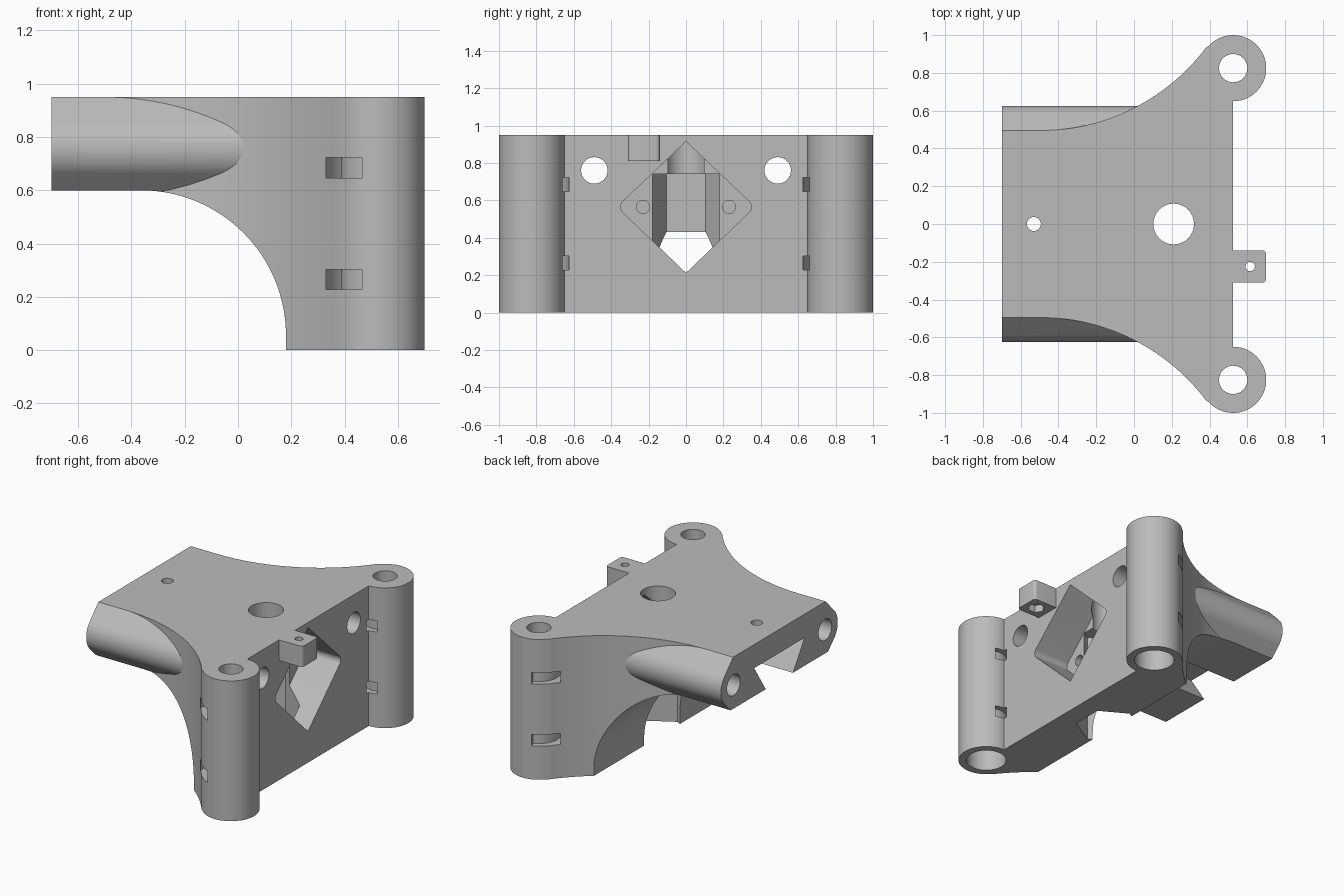
import bpy, bmesh, math
from math import pi, cos, sin
from mathutils import Vector

if "Cube" in bpy.data.objects:
    bpy.data.objects.remove(bpy.data.objects["Cube"], do_unlink=True)

grey = bpy.data.materials.new("plain grey")
grey.use_nodes = True
grey.diffuse_color = (0.5, 0.5, 0.5, 1)
grey.node_tree.nodes["Principled BSDF"].inputs["Base Color"].default_value = (0.5, 0.5, 0.5, 1)

AXES = {
    "x": lambda a, b, h: Vector((h, a, b)),
    "y": lambda a, b, h: Vector((a, h, b)),
    "z": lambda a, b, h: Vector((a, b, h)),
}


def prism(name, points, axis, low, high):
    """Extrude a closed 2D outline along an axis."""
    bm = bmesh.new()
    place = AXES[axis]
    face = bm.faces.new([bm.verts.new(place(a, b, low)) for a, b in points])
    new = bmesh.ops.extrude_face_region(bm, geom=[face])["geom"]
    shift = place(0, 0, high - low)
    bmesh.ops.translate(bm, vec=shift, verts=[v for v in new if isinstance(v, bmesh.types.BMVert)])
    bmesh.ops.recalc_face_normals(bm, faces=bm.faces)
    mesh = bpy.data.meshes.new(name)
    bm.to_mesh(mesh)
    bm.free()
    obj = bpy.data.objects.new(name, mesh)
    bpy.context.collection.objects.link(obj)
    mesh.materials.append(grey)
    return obj


def arc(cx, cy, r, start, end, steps):
    """Points along an arc, angles in degrees."""
    angles = [math.radians(start + (end - start) * i / steps) for i in range(steps + 1)]
    return [(cx + r * cos(t), cy + r * sin(t)) for t in angles]


def circle(cx, cy, r, sides=32, turn=0):
    return arc(cx, cy, r, turn, turn + 360, sides)[:-1]


def box(a, b, c, d):
    return [(a, c), (b, c), (b, d), (a, d)]


def flip(points, s):
    return [(a, s * b) for a, b in points]


def combine(target, tool, operation):
    mod = target.modifiers.new(operation.lower(), "BOOLEAN")
    mod.operation = operation
    mod.solver = "EXACT"
    mod.object = tool
    bpy.context.view_layer.objects.active = target
    bpy.ops.object.modifier_apply(modifier=mod.name)
    bpy.data.objects.remove(tool, do_unlink=True)


def cut(name, points, axis, low, high):
    combine(body, prism(name, points, axis, low, high), "DIFFERENCE")


TOP = 0.95
BOSS_X, BOSS_Y, BOSS_R = 0.525, 0.825, 0.175

# Main body: flared plan outline with a round boss at each end
flank_r = math.hypot(BOSS_X + 0.5, 0.495 + 1.095 - BOSS_Y) - BOSS_R
tangent = math.degrees(math.atan2(BOSS_Y - 0.495 - flank_r, BOSS_X + 0.5))
half = [(-0.7, 0.495)] + arc(-0.5, 0.495 + flank_r, flank_r, -90, tangent, 28)
half += arc(BOSS_X, BOSS_Y, BOSS_R, tangent + 180, -90, 40)[1:]
outline = half + [(a, -b) for a, b in reversed(half)]
body = prism("carriage_body", outline, "z", 0, TOP)

# Rod sleeves with sloped shoulders along both sides
sleeve = [(0.3, TOP), (0.495, TOP)] + arc(0.49, 0.76, 0.135, 45, -45, 20)
sleeve += [(0.475, 0.555), (0.3, 0.555)]
for s in (1, -1):
    points = [(s * a, b) for a, b in sleeve]
    combine(body, prism("rod_sleeve", points, "x", -0.7, 0.15), "UNION")

# Switch tab on the end face
tab = [(0.45, -0.31)] + arc(0.68, -0.29, 0.02, -90, 0, 4) + arc(0.68, -0.16, 0.02, 0, 90, 4) + [(0.45, -0.14)]
combine(body, prism("switch_tab", tab, "z", 0.81, TOP), "UNION")
cut("tab_hole", circle(0.615, -0.225, 0.025, 20), "z", 0.7, 1)
cut("tab_nut_pocket", circle(0.615, -0.225, 0.055, 6), "z", 0.7, 0.86)

# Arched underside
arch = [(-1, -0.1), (0.18, -0.1)] + arc(-0.365, 0.055, 0.545, 0, 90, 32) + [(-1, 0.6)]
cut("underside_arch", arch, "y", -1.2, 1.2)

# Dovetail channel below the rear
cut("dovetail_channel", [(-0.08, 0.5), (0.08, 0.5), (0.27, 0.79), (-0.27, 0.79)], "x", -1, -0.25)

# Hexagonal nut shaft with a clearance hole through the roof, and a rear screw hole
cut("nut_shaft", circle(0.21, 0, 0.208, 6, 30), "z", -0.1, 0.74)
cut("screw_clearance", circle(0.21, 0, 0.108), "z", 0.5, 1.1)
cut("rear_screw_hole", circle(-0.53, 0, 0.037, 24), "z", 0.5, 1.1)

# Diamond recess with rounded side corners and two fixing holes
side = arc(0.31, 0.565, 0.04, -45, 45, 8)
diamond = side + [(0, 0.915)] + [(-a, b) for a, b in reversed(side)] + [(0, 0.212)]
cut("diamond_recess", diamond, "x", 0.26, 0.8)
for s in (1, -1):
    cut("fixing_hole", circle(s * 0.23, 0.565, 0.035, 24), "x", 0.02, 0.4)

for s in (1, -1):
    # Rod bores along the length
    cut("rod_bore", circle(s * 0.49, 0.76, 0.071), "x", -1, 1)
    # Boss bores: narrow at the top, wide from below
    cut("boss_top_bore", circle(BOSS_X, s * BOSS_Y, 0.075), "z", 0.5, 1.1)
    cut("boss_wide_bore", circle(BOSS_X, s * BOSS_Y, 0.125), "z", -0.1, 0.85)
    # Curved strap slots behind each boss
    for z in (0.265, 0.685):
        slot = arc(BOSS_X, BOSS_Y, 0.2, 110, 290, 24) + arc(BOSS_X, BOSS_Y, 0.137, 290, 110, 24)
        cut("strap_slot", flip(slot, s), "z", z - 0.038, z + 0.038)

# Smooth curves, crisp edges
bpy.ops.object.select_all(action="DESELECT")
body.select_set(True)
bpy.context.view_layer.objects.active = body
bpy.ops.object.shade_smooth_by_angle(angle=math.radians(25))
